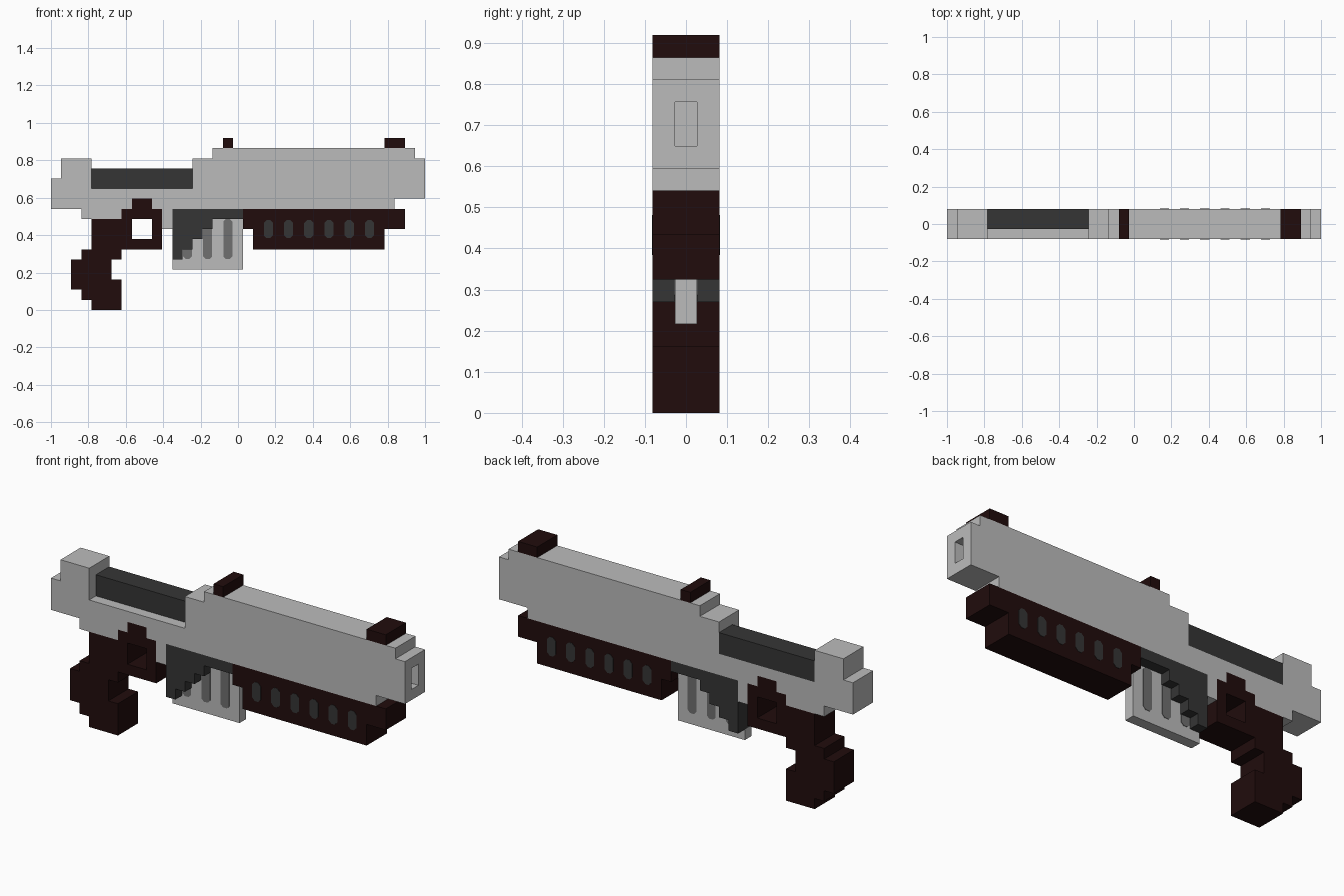
import bpy, bmesh

cube = bpy.data.objects.get("Cube")
if cube:
    bpy.data.objects.remove(cube, do_unlink=True)

U = 2 / 37          # one block
HALF = 1.5 * U      # half thickness of the main parts


def material(name, rgb):
    m = bpy.data.materials.new(name)
    m.use_nodes = True
    col = (*rgb, 1)
    m.diffuse_color = col
    bsdf = m.node_tree.nodes["Principled BSDF"]
    bsdf.inputs["Base Color"].default_value = col
    bsdf.inputs["Roughness"].default_value = 0.8
    return m


LIGHT = material("light grey", (0.50, 0.50, 0.50))
MID = material("mid grey", (0.16, 0.16, 0.16))
DARK = material("dark grey", (0.036, 0.036, 0.036))
BROWN = material("brown black", (0.015, 0.0037, 0.0037))


def slab(name, outline, mat, y0=-HALF, y1=HALF, muzzle=False):
    """Extrude an outline given in blocks (x, z) from y0 to y1."""
    bm = bmesh.new()
    face = bm.faces.new([bm.verts.new((i * U - 1, y0, j * U)) for i, j in outline])
    ext = bmesh.ops.extrude_face_region(bm, geom=[face])
    verts = [g for g in ext["geom"] if isinstance(g, bmesh.types.BMVert)]
    bmesh.ops.translate(bm, verts=verts, vec=(0, y1 - y0, 0))
    bmesh.ops.recalc_face_normals(bm, faces=bm.faces)
    if muzzle:
        # sink a one block wide slot into the end face
        end = max(bm.faces, key=lambda f: f.calc_center_median().x)
        bmesh.ops.inset_region(bm, faces=[end], thickness=U, use_even_offset=True)
        pit = bmesh.ops.extrude_discrete_faces(bm, faces=[end])["faces"][0]
        bmesh.ops.translate(bm, verts=pit.verts, vec=(-U, 0, 0))
    mesh = bpy.data.meshes.new(name)
    bm.to_mesh(mesh)
    bm.free()
    mesh.materials.append(mat)
    obj = bpy.data.objects.new(name, mesh)
    bpy.context.collection.objects.link(obj)
    return obj


def box(i0, i1, j0, j1, c=0.0):
    """Rectangle in blocks, with corners cut by c."""
    if c == 0:
        return [(i0, j0), (i1, j0), (i1, j1), (i0, j1)]
    return [(i0 + c, j0), (i1 - c, j0), (i1, j0 + c), (i1, j1 - c),
            (i1 - c, j1), (i0 + c, j1), (i0, j1 - c), (i0, j0 + c)]


def plates(name, outline, mat, surface):
    """Thin matching plates on both sides."""
    t = 0.002
    slab("right_" + name, outline, mat, -surface - t, -surface + t)
    slab("left_" + name, outline, mat, surface - t, surface + t)


# Receiver and barrel housing
slab("receiver", [
    (0, 10), (0, 13), (1, 13), (1, 15), (4, 15), (4, 12), (14, 12), (14, 15),
    (16, 15), (16, 16), (36, 16), (36, 15), (37, 15), (37, 11), (34, 11),
    (34, 10), (12, 10), (12, 8), (11, 8), (11, 10), (10, 10), (10, 11),
    (8, 11), (8, 10), (7, 10), (7, 9), (3, 9), (3, 10)], LIGHT, muzzle=True)

# Bolt, set back from the front side only
slab("bolt", box(4, 14, 12, 14), DARK, y0=-0.5 * U)

# Sights
slab("rear_sight", box(17, 18, 16, 17), BROWN)
slab("front_sight", box(33, 35, 16, 17), BROWN)

# Stepped grip and trigger guard
slab("grip", [
    (4, 9), (4, 6), (3, 6), (3, 5), (2, 5), (2, 2), (3, 2), (3, 1), (4, 1),
    (4, 0), (7, 0), (7, 3), (6, 3), (6, 5), (7, 5), (7, 7), (8, 7), (8, 9)], BROWN)
slab("trigger_guard", [
    (7, 6), (11, 6), (11, 10), (10, 10), (10, 11), (8, 11), (8, 10), (7, 10),
    (7, 9), (10, 9), (10, 7), (7, 7)], BROWN)

# Stepped magazine well
slab("magazine_well", [
    (12, 10), (12, 5), (13, 5), (13, 6), (14, 6), (14, 7), (15, 7), (15, 8),
    (16, 8), (16, 9), (19, 9), (19, 10)], DARK)

# Narrow magazine with slots
slab("magazine", box(12, 19, 4, 9.5), LIGHT, -0.5 * U, 0.5 * U)
for n in range(3):
    i = 13 + 2 * n
    plates(f"magazine_slot_{n + 1}", box(i + 0.05, i + 0.95, 5.05, 9, 0.25), MID, 0.5 * U)

# Handguard with vents
slab("handguard", [
    (19, 10), (19, 8), (20, 8), (20, 6), (33, 6), (33, 8), (35, 8), (35, 10)], BROWN)
for n in range(6):
    i = 21 + 2 * n
    plates(f"handguard_vent_{n + 1}", box(i + 0.05, i + 0.95, 7.1, 8.9, 0.28), DARK, HALF)
